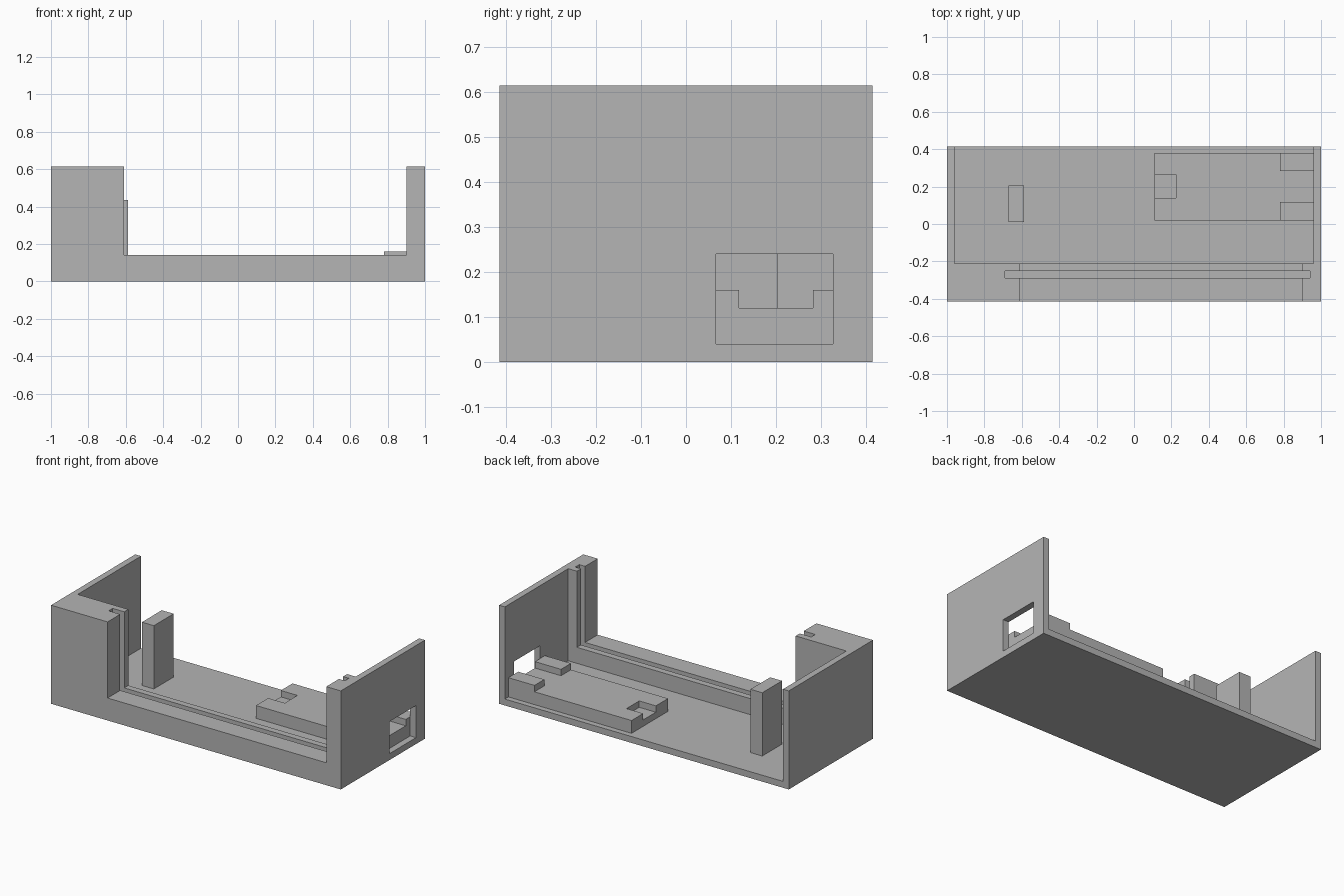
import bpy
import bmesh
from mathutils import Vector

default = bpy.data.objects.get("Cube")
if default:
    bpy.data.objects.remove(default, do_unlink=True)

GREY = (0.46, 0.46, 0.46, 1)
plastic = bpy.data.materials.new("grey_plastic")
plastic.diffuse_color = GREY
plastic.use_nodes = True
plastic.node_tree.nodes["Principled BSDF"].inputs["Base Color"].default_value = GREY


def box(name, low, high):
    """Axis-aligned box between two corners."""
    low, high = Vector(low), Vector(high)
    bm = bmesh.new()
    bmesh.ops.create_cube(bm, size=1)
    for v in bm.verts:
        v.co = (low + high) / 2 + v.co * (high - low)
    mesh = bpy.data.meshes.new(name)
    bm.to_mesh(mesh)
    bm.free()
    mesh.materials.append(plastic)
    obj = bpy.data.objects.new(name, mesh)
    bpy.context.collection.objects.link(obj)
    return obj


def cut(target, name, low, high):
    """Subtract a box from the target and discard the cutter."""
    cutter = box(name, low, high)
    cutter.hide_render = True
    mod = target.modifiers.new(name, 'BOOLEAN')
    mod.operation = 'DIFFERENCE'
    mod.solver = 'EXACT'
    mod.object = cutter
    bpy.context.view_layer.objects.active = target
    bpy.ops.object.modifier_apply(modifier=mod.name)
    bpy.data.objects.remove(cutter, do_unlink=True)


W, D, H = 1, 0.415, 0.615      # half width, half depth, height
INNER, FLOOR = 0.96, 0.04      # inner face of side walls, floor top

# Housing: open at the top and back, with a wide front opening
housing = box("housing", (-W, -D, 0), (W, D, H))
cut(housing, "cavity", (-INNER, -0.21, FLOOR), (INNER, 1, 1))
cut(housing, "front_opening", (-0.61, -1, 0.14), (0.90, -0.15, 1))
cut(housing, "panel_slot", (-0.69, -0.29, 0.10), (0.94, -0.25, 1))
cut(housing, "port_hole", (0.93, 0.067, FLOOR), (1.1, 0.327, 0.24))

# Circuit board support with a shallow notch in its inner end
support = box("board_support", (0.11, 0.02, FLOOR), (INNER, 0.38, 0.12))
cut(support, "support_notch", (0, 0.14, 0.08), (0.225, 0.265, 0.3))

# Raised pads either side of the port
for name, y0, y1 in (("front_pad", 0.02, 0.118), ("back_pad", 0.283, 0.38)):
    box(name, (0.78, y0, 0.12), (INNER, y1, 0.16))

# Upright post on the floor
box("support_post", (-0.67, 0.01, FLOOR), (-0.588, 0.205, 0.435))
